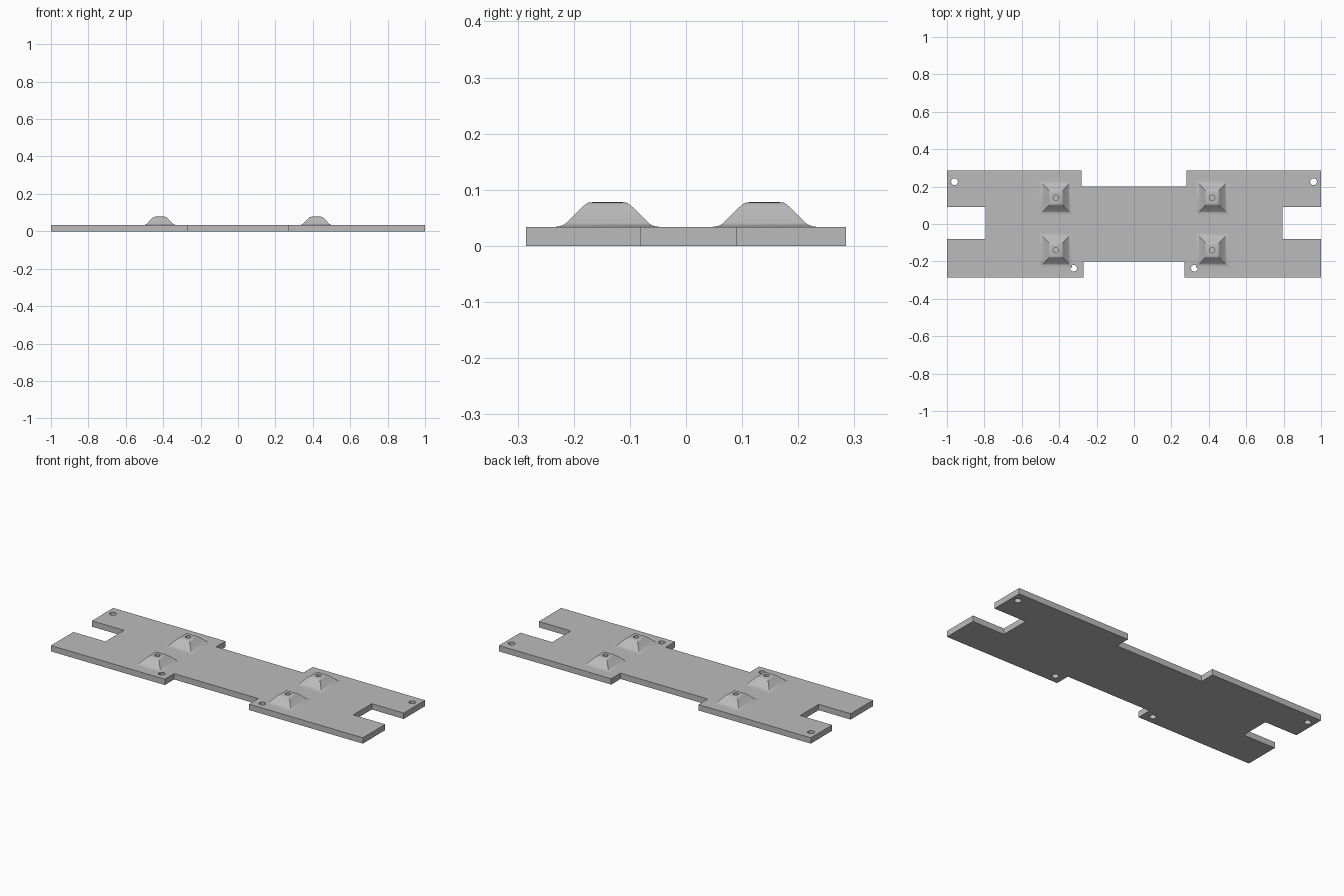
import bpy
import bmesh
import math

default = bpy.data.objects.get("Cube")
if default:
    bpy.data.objects.remove(default, do_unlink=True)

# Material
grey = bpy.data.materials.new("plain grey")
grey.use_nodes = True
colour = (0.5, 0.5, 0.5, 1)
grey.diffuse_color = colour
grey.node_tree.nodes["Principled BSDF"].inputs["Base Color"].default_value = colour

THICK = 0.034
HOLE_R = 0.018
PIT_R = 0.014


def add_object(name, bm):
    bmesh.ops.recalc_face_normals(bm, faces=bm.faces)
    mesh = bpy.data.meshes.new(name)
    bm.to_mesh(mesh)
    bm.free()
    mesh.materials.append(grey)
    obj = bpy.data.objects.new(name, mesh)
    bpy.context.collection.objects.link(obj)
    return obj


def drill(obj, x, y, radius, bottom, top):
    """Cut a round vertical hole and discard the cutter."""
    bpy.ops.mesh.primitive_cylinder_add(
        vertices=32, radius=radius, depth=top - bottom,
        location=(x, y, (top + bottom) / 2))
    cutter = bpy.context.object
    cutter.hide_render = True
    cutter.data.materials.append(grey)
    mod = obj.modifiers.new("hole", 'BOOLEAN')
    mod.operation = 'DIFFERENCE'
    mod.solver = 'EXACT'
    mod.object = cutter
    bpy.context.view_layer.objects.active = obj
    bpy.ops.object.modifier_apply(modifier=mod.name)
    bpy.data.objects.remove(cutter, do_unlink=True)


def smooth(obj):
    bpy.ops.object.select_all(action='DESELECT')
    obj.select_set(True)
    bpy.context.view_layer.objects.active = obj
    bpy.ops.object.shade_smooth_by_angle(angle=math.radians(30))


# Base plate: left half outline, mirrored to the right half
half = [(0.27, -0.2), (0.27, -0.285), (1, -0.285), (1, -0.08), (0.795, -0.08),
        (0.795, 0.09), (1, 0.09), (1, 0.285), (0.28, 0.285), (0.28, 0.2)]
outline = half + [(-x, y) for x, y in reversed(half)]
bm = bmesh.new()
face = bm.faces.new([bm.verts.new((x, y, 0)) for x, y in outline])
result = bmesh.ops.extrude_face_region(bm, geom=[face])
bmesh.ops.translate(bm, vec=(0, 0, THICK),
                    verts=[v for v in result["geom"] if isinstance(v, bmesh.types.BMVert)])
plate = add_object("base_plate", bm)

# Screw holes through the plate
for side in (-1, 1):
    for x, y in ((0.96, 0.226), (0.323, -0.237)):
        drill(plate, side * x, y, HOLE_R, -0.05, 0.1)
smooth(plate)

# Mound profile: half width against height, flared foot and rounded shoulder
profile = [(0.092, 0.028), (0.092, THICK), (0.085, 0.035), (0.079, 0.037),
           (0.073, 0.041), (0.045, 0.069), (0.040, 0.0735), (0.034, 0.077),
           (0.026, 0.078)]


def make_mound(name, cx, cy):
    bm = bmesh.new()
    rings = []
    for w, z in profile:
        wx = w * 0.94
        rings.append([bm.verts.new((cx + sx * wx, cy + sy * w, z))
                      for sx, sy in ((-1, -1), (1, -1), (1, 1), (-1, 1))])
    for low, high in zip(rings, rings[1:]):
        for i in range(4):
            j = (i + 1) % 4
            bm.faces.new((low[i], low[j], high[j], high[i]))
    bm.faces.new(rings[0])
    bm.faces.new(rings[-1])
    mound = add_object(name, bm)
    # Blind hole in the crown
    drill(mound, cx, cy, PIT_R, THICK + 0.002, 0.1)
    smooth(mound)


for side, sx in (("left", 1), ("right", -1)):
    for end, sy in (("front", -1), ("back", 1)):
        make_mound(f"{end}_{side}_mound", sx * 0.418, sy * 0.14)
